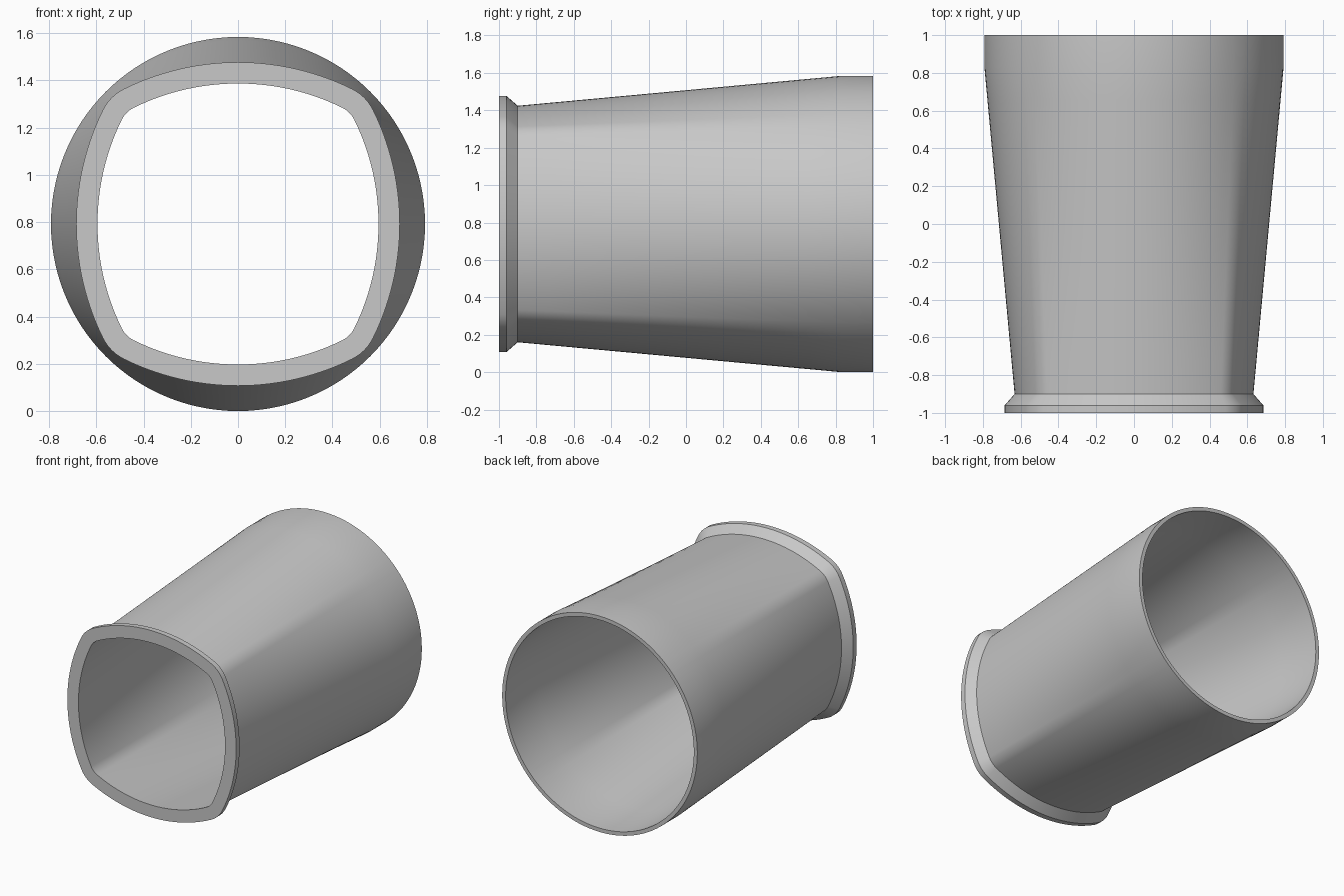
import bpy, bmesh, math
from mathutils import Vector

cube = bpy.data.objects.get("Cube")
if cube:
    bpy.data.objects.remove(cube, do_unlink=True)

RADIUS = 0.792       # round end, outside
WALL = 0.028
HALF = 0.595         # squared end, inside half width
SIDE_R, CORNER_R = 1.0, 0.11
LOFT_START, LOFT_END = -1.0, 0.83

# Squared opening: four shallow arcs joined by tangent corner fillets
side_c = HALF - SIDE_R
reach = SIDE_R - CORNER_R
corner = (side_c + math.sqrt(2 * reach ** 2 - side_c ** 2)) / 2
tangent = math.atan2(corner, corner - side_c)


def quarter():
    """Points and outward normals for one side and the corner after it."""
    for i in range(28):
        a = tangent * (i / 14 - 1)
        n = Vector((math.cos(a), math.sin(a)))
        yield Vector((side_c, 0)) + n * SIDE_R, n
    for i in range(10):
        a = tangent + (math.pi / 2 - 2 * tangent) * i / 10
        n = Vector((math.cos(a), math.sin(a)))
        yield Vector((corner, corner)) + n * CORNER_R, n


def turn(v, k):
    for _ in range(k):
        v = Vector((-v.y, v.x))
    return v


outline = [(turn(p, k), turn(n, k)) for k in range(4) for p, n in quarter()]


def squared(offset):
    return [p + n * offset for p, n in outline]


def blended(offset, radius, y):
    """Section of the body between the squared and round ends."""
    t = min(1, (y - LOFT_START) / (LOFT_END - LOFT_START))
    return [(p + n * offset).lerp(p.normalized() * radius, t) for p, n in outline]


# Sections in order: up the bore, over the rim, down the outside, round the flange
steps = 10
bore_y = [LOFT_START + (LOFT_END - LOFT_START) * i / steps for i in range(steps + 1)] + [1.0]
outer_y = [1.0] + [LOFT_END + (-0.9 - LOFT_END) * i / steps for i in range(steps + 1)]
sections = [(y, blended(0, RADIUS - WALL, y)) for y in bore_y]
sections += [(y, blended(WALL, RADIUS, y)) for y in outer_y]
sections += [(-0.96, squared(0.09)), (-1.0, squared(0.09))]

bm = bmesh.new()
rings = [[bm.verts.new((p.x, y, p.y + RADIUS)) for p in pts] for y, pts in sections]
for a, b in zip(rings, rings[1:] + rings[:1]):
    for i in range(len(a)):
        j = (i + 1) % len(a)
        bm.faces.new((a[i], a[j], b[j], b[i]))
bmesh.ops.recalc_face_normals(bm, faces=bm.faces)

mesh = bpy.data.meshes.new("tube_adapter")
bm.to_mesh(mesh)
bm.free()
tube = bpy.data.objects.new("tube_adapter", mesh)
bpy.context.collection.objects.link(tube)

# Plain grey
grey = bpy.data.materials.new("light_grey")
grey.use_nodes = True
colour = (0.58, 0.58, 0.58, 1)
grey.diffuse_color = colour
grey.node_tree.nodes["Principled BSDF"].inputs["Base Color"].default_value = colour
mesh.materials.append(grey)

# Smooth walls with crisp rims
bpy.ops.object.select_all(action='DESELECT')
tube.select_set(True)
bpy.context.view_layer.objects.active = tube
bpy.ops.object.shade_smooth_by_angle(angle=math.radians(30))
